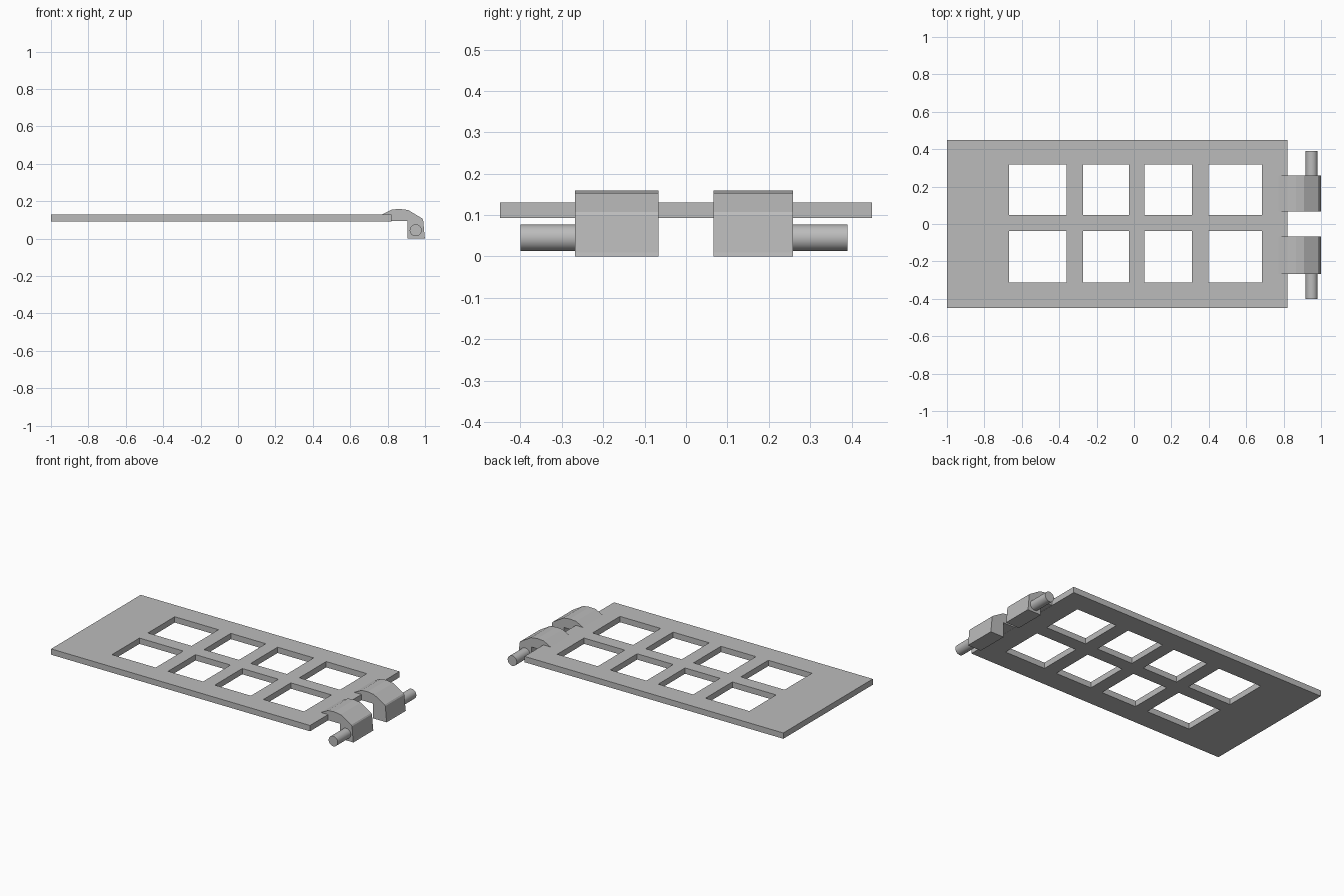
import bpy, bmesh, math
from mathutils import Matrix

cube = bpy.data.objects.get("Cube")
if cube:
    bpy.data.objects.remove(cube, do_unlink=True)

grey = bpy.data.materials.new("plain grey")
grey.use_nodes = True
colour = (0.5, 0.5, 0.5, 1)
grey.diffuse_color = colour
grey.node_tree.nodes["Principled BSDF"].inputs["Base Color"].default_value = colour


def finish(bm, name):
    bmesh.ops.recalc_face_normals(bm, faces=bm.faces)
    mesh = bpy.data.meshes.new(name)
    bm.to_mesh(mesh)
    bm.free()
    mesh.materials.append(grey)
    obj = bpy.data.objects.new(name, mesh)
    bpy.context.collection.objects.link(obj)
    return obj


def extrude(bm, vec):
    result = bmesh.ops.extrude_face_region(bm, geom=bm.faces[:])
    verts = [v for v in result["geom"] if isinstance(v, bmesh.types.BMVert)]
    bmesh.ops.translate(bm, verts=verts, vec=vec)


# Panel: a grid of bars, leaving every odd cell open as a window
xs = [-1, -0.668, -0.36, -0.273, -0.027, 0.056, 0.31, 0.398, 0.684, 0.822]
ys = [-0.45, -0.313, -0.037, 0.048, 0.318, 0.45]
bm = bmesh.new()
grid = [[bm.verts.new((x, y, 0.093)) for y in ys] for x in xs]
for i in range(len(xs) - 1):
    for j in range(len(ys) - 1):
        if not (i % 2 and j % 2):
            bm.faces.new((grid[i][j], grid[i + 1][j],
                          grid[i + 1][j + 1], grid[i][j + 1]))
extrude(bm, (0, 0, 0.037))
finish(bm, "window_panel")

# Hooked hinge arms and their pins
profile = [(0.77, 0.129), (0.822, 0.156), (0.865, 0.159), (0.91, 0.153),
           (0.985, 0.108), (0.99, 0.1), (0.998, 0.01), (1.0, 0),
           (0.905, 0), (0.905, 0.094), (0.815, 0.094), (0.815, 0.129)]


def hinge(side, inner, outer, tip):
    bm = bmesh.new()
    bm.faces.new([bm.verts.new((x, inner, z)) for x, z in profile])
    extrude(bm, (0, outer - inner, 0))
    finish(bm, side + "_hinge_arm")

    bm = bmesh.new()
    place = Matrix.Translation((0.95, (outer + tip) / 2, 0.045))
    bmesh.ops.create_cone(bm, cap_ends=True, segments=32, radius1=0.032,
                          radius2=0.032, depth=abs(tip - outer),
                          matrix=place @ Matrix.Rotation(math.pi / 2, 4, "X"))
    pin = finish(bm, side + "_hinge_pin")
    bpy.ops.object.select_all(action="DESELECT")
    pin.select_set(True)
    bpy.context.view_layer.objects.active = pin
    bpy.ops.object.shade_smooth_by_angle()


hinge("front", -0.067, -0.268, -0.4)
hinge("back", 0.067, 0.259, 0.39)
